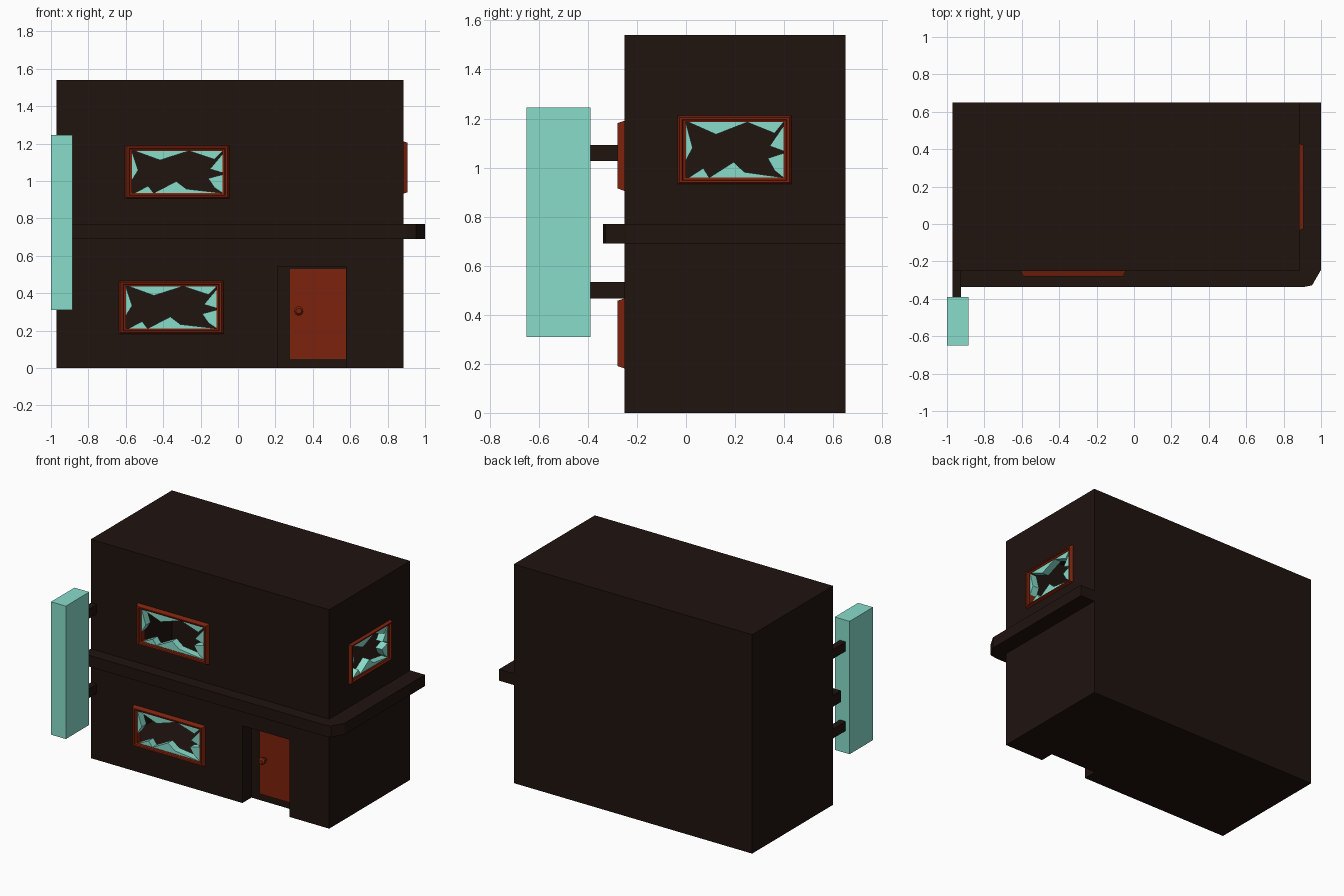
import bpy, bmesh, math
from mathutils import Vector, Matrix

if "Cube" in bpy.data.objects:
    bpy.data.objects.remove(bpy.data.objects["Cube"])


def material(name, rgb):
    m = bpy.data.materials.new(name)
    m.diffuse_color = (*rgb, 1)
    m.use_nodes = True
    m.node_tree.nodes["Principled BSDF"].inputs["Base Color"].default_value = m.diffuse_color
    return m


BROWN = material("dark_brown", (0.014, 0.0065, 0.0045))
RED = material("rust_red", (0.205, 0.016, 0.004))
TEAL = material("glass_teal", (0.25, 0.72, 0.60))


def finish(bm, name, mat, matrix=None):
    bmesh.ops.remove_doubles(bm, verts=bm.verts, dist=1e-5)
    bmesh.ops.recalc_face_normals(bm, faces=bm.faces)
    me = bpy.data.meshes.new(name)
    bm.to_mesh(me)
    bm.free()
    me.materials.append(mat)
    ob = bpy.data.objects.new(name, me)
    if matrix:
        ob.matrix_world = matrix
    bpy.context.collection.objects.link(ob)
    return ob


def add_prism(bm, pts, d0, d1, place):
    """Extrude a 2D outline between two depths."""
    a = [bm.verts.new(place(u, v, d0)) for u, v in pts]
    b = [bm.verts.new(place(u, v, d1)) for u, v in pts]
    bm.faces.new(a)
    bm.faces.new(b[::-1])
    for i in range(len(pts)):
        j = (i + 1) % len(pts)
        bm.faces.new((a[i], b[i], b[j], a[j]))


def box(name, x0, x1, y0, y1, z0, z1, mat):
    bm = bmesh.new()
    add_prism(bm, [(x0, y0), (x1, y0), (x1, y1), (x0, y1)], z0, z1,
              lambda u, v, d: (u, v, d))
    return finish(bm, name, mat)


def add_wall(bm, u0, u1, v0, v1, holes, place):
    """Flat wall split into cells, leaving out rectangular holes."""
    us = sorted({u0, u1, *[h[0] for h in holes], *[h[1] for h in holes]})
    vs = sorted({v0, v1, *[h[2] for h in holes], *[h[3] for h in holes]})
    for a, b in zip(us, us[1:]):
        for c, d in zip(vs, vs[1:]):
            mu, mv = (a + b) / 2, (c + d) / 2
            if any(h[0] < mu < h[1] and h[2] < mv < h[3] for h in holes):
                continue
            bm.faces.new([bm.verts.new(place(u, v)) for u, v in
                          ((a, c), (b, c), (b, d), (a, d))])


# Main dimensions
X0, X1, Y0, Y1, H = -0.97, 0.885, -0.25, 0.65, 1.54
DX0, DX1, DH, DY = 0.21, 0.577, 0.543, -0.15
RIM = 0.037


def opening(cu, cv, w, h):
    return (cu - w / 2 + RIM, cu + w / 2 - RIM, cv - h / 2 + RIM * 0.8, cv + h / 2 - RIM * 0.8)


WINDOWS = {  # centre along wall, centre height, width, height
    "upper_front": (-0.325, 1.048, 0.56, 0.285),
    "lower_front": (-0.357, 0.324, 0.56, 0.285),
    "side": (0.198, 1.072, 0.472, 0.285),
}
front_holes = [opening(*WINDOWS["upper_front"]), opening(*WINDOWS["lower_front"])]

# Hollow building shell with window openings and door recess
bm = bmesh.new()
add_wall(bm, X0, X1, 0, H, front_holes + [(DX0, DX1, 0, DH)], lambda u, v: (u, Y0, v))
add_wall(bm, Y0, Y1, 0, H, [opening(*WINDOWS["side"])], lambda u, v: (X1, u, v))
add_wall(bm, X0, X1, Y0, Y1, [(DX0, DX1, Y0, DY)], lambda u, v: (u, v, 0))
add_wall(bm, X0, X1, Y0, Y1, [], lambda u, v: (u, v, H))
add_wall(bm, X0, X1, 0, H, [], lambda u, v: (u, Y1, v))
add_wall(bm, Y0, Y1, 0, H, [], lambda u, v: (X0, u, v))
add_wall(bm, DX0, DX1, 0, DH, [], lambda u, v: (u, DY, v))
add_wall(bm, DX0, DX1, Y0, DY, [], lambda u, v: (u, v, DH))
for x in (DX0, DX1):
    add_wall(bm, Y0, DY, 0, DH, [], lambda u, v: (x, u, v))
finish(bm, "building_shell", BROWN)

# Ledge around the front and right side
bm = bmesh.new()
outline = [(X0, Y0), (X0, -0.338), (0.90, -0.338), (0.952, -0.328),
           (1.0, -0.245), (1.0, Y1), (X1, Y1), (X1, Y0)]
add_prism(bm, outline, 0.69, 0.77, lambda u, v, d: (u, v, d))
finish(bm, "ledge", BROWN)

# Hanging sign and its brackets
box("sign_board", -1.0, -0.885, -0.65, -0.39, 0.31, 1.245, TEAL)
for i, z in enumerate((0.50, 1.06)):
    box(f"sign_bracket_{i + 1}", X0, -0.925, -0.39, Y0, z - 0.033, z + 0.033, BROWN)

# Door and knob
box("door", 0.277, DX1, DY - 0.008, DY, 0.048, 0.53, RED)
bm = bmesh.new()
knob_profile = [(0, 0), (0.012, 0), (0.012, 0.022), (0.025, 0.03), (0.025, 0.045), (0.015, 0.056), (0, 0.056)]
verts = [bm.verts.new((r, 0, d)) for r, d in knob_profile]
edges = [bm.edges.new(p) for p in zip(verts, verts[1:])]
bmesh.ops.spin(bm, geom=verts + edges, cent=(0, 0, 0), axis=(0, 0, 1),
               angle=math.tau, steps=10)
finish(bm, "door_knob", RED, Matrix.Translation((0.325, DY - 0.006, 0.305)) @
       Matrix.Rotation(math.pi / 2, 4, 'X'))

# Broken glass outlines, 0..1 across the opening
SHARDS = [
    [(0.03, 1), (0.31, 0.78), (0.63, 1)],
    [(0.63, 1), (0.91, 0.80), (1, 1)],
    [(1, 0.93), (0.86, 0.57), (1, 0.48)],
    [(1, 0.44), (0.84, 0.35), (0.91, 0.13), (1, 0)],
    [(1, 0), (0.60, 0.10), (0.49, 0.28), (0.24, 0)],
    [(0.24, 0), (0.18, 0.17), (0.03, 0)],
    [(0, 0.30), (0.07, 0.54), (0, 1)],
]
# Frame section: inset from outer edge, distance out of the wall
SECTION = [(0, -0.01), (0, 0.002), (0.012, 0.03), (0.022, 0.03), (0.026, 0.02),
           (RIM, 0.016), (RIM, -0.03)]


def window(name, cu, cv, w, h, matrix):
    # Stepped frame
    bm = bmesh.new()
    rings = []
    for s, d in SECTION:
        a, b = w / 2 - s, h / 2 - s * 0.8
        rings.append([bm.verts.new((u, -d, v)) for u, v in ((-a, -b), (a, -b), (a, b), (-a, b))])
    for r, q in zip(rings, rings[1:] + rings[:1]):
        for i in range(4):
            j = (i + 1) % 4
            bm.faces.new((r[i], r[j], q[j], q[i]))
    finish(bm, name + "_window_frame", RED, matrix)
    # Glass shards
    bm = bmesh.new()
    gw, gh = w - 2 * RIM, h - 1.6 * RIM
    for s in SHARDS:
        add_prism(bm, s, -0.012, 0.04,
                  lambda u, v, d: ((u - 0.5) * gw, d, (v - 0.5) * gh))
    finish(bm, name + "_window_shards", TEAL, matrix)


for key, (cu, cv, w, h) in WINDOWS.items():
    if key == "side":
        m = Matrix.Translation((X1 - 0.01, cu, cv)) @ Matrix.Rotation(math.pi / 2, 4, 'Z')
    else:
        m = Matrix.Translation((cu, Y0, cv))
    window(key, cu, cv, w, h, m)
